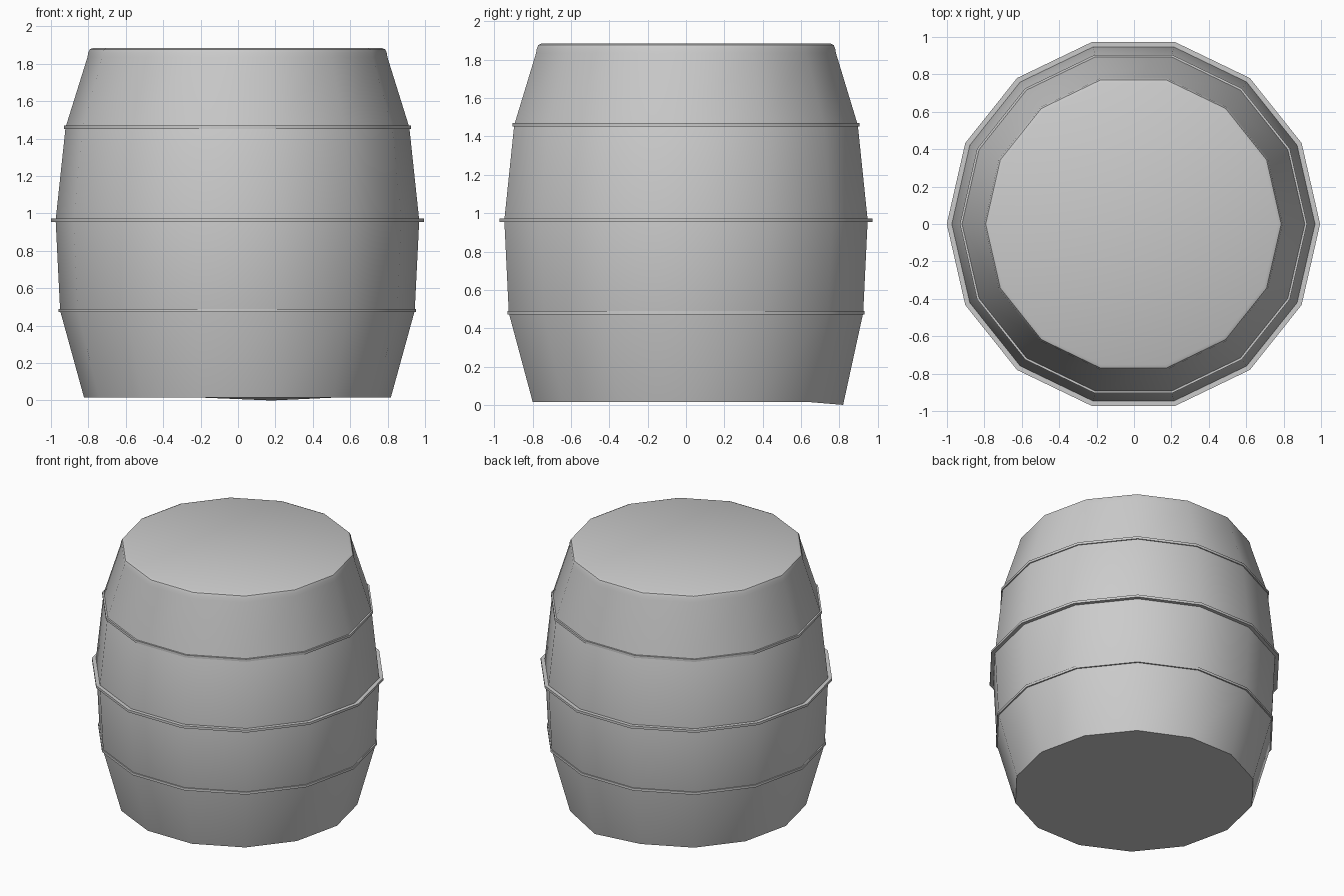
import bpy, bmesh
from math import cos, sin, tau, radians

if "Cube" in bpy.data.objects:
    bpy.data.objects.remove(bpy.data.objects["Cube"])

SIDES = 14


def finish(name, bm):
    bmesh.ops.recalc_face_normals(bm, faces=bm.faces[:])
    mesh = bpy.data.meshes.new(name)
    bm.to_mesh(mesh)
    bm.free()
    obj = bpy.data.objects.new(name, mesh)
    bpy.context.collection.objects.link(obj)
    bpy.ops.object.select_all(action='DESELECT')
    obj.select_set(True)
    bpy.context.view_layer.objects.active = obj
    bpy.ops.object.shade_smooth_by_angle(angle=radians(40))
    return obj


def lathe(profile, closed, cx=0.0):
    """Spin (radius, z) points into 14-sided rings; cap the ends if open."""
    bm = bmesh.new()
    rings = [[bm.verts.new((cx + r * cos(tau * i / SIDES), r * sin(tau * i / SIDES), z))
              for i in range(SIDES)] for r, z in profile]
    pairs = list(zip(rings, rings[1:]))
    if closed:
        pairs.append((rings[-1], rings[0]))
    for a, b in pairs:
        for i in range(SIDES):
            j = (i + 1) % SIDES
            bm.faces.new((a[i], a[j], b[j], b[i]))
    if not closed:
        bm.faces.new(rings[0][::-1])
        bm.faces.new(rings[-1])
    return bm, rings


# Barrel body with a rounded top rim
body, rings = lathe([(0.82, 0.015), (0.948, 0.48), (0.972, 0.963), (0.919, 1.46),
                     (0.802, 1.835), (0.798, 1.86), (0.790, 1.877), (0.772, 1.885)],
                    False, -0.003)
# One bottom corner sags at the back
rings[0][3].co.y += 0.02
rings[0][3].co.z = 0.0
finish("barrel_body", body)

# Thin hoops: outer radius, bottom z, top z
for name, r, z0, z1 in (("lower_hoop", 0.956, 0.472, 0.490),
                        ("middle_hoop", 0.998, 0.955, 0.973),
                        ("upper_hoop", 0.928, 1.451, 1.469)):
    hoop, _ = lathe([(r - 0.04, z0), (r, z0), (r, z1), (r - 0.04, z1)], True, -0.003)
    finish(name, hoop)
